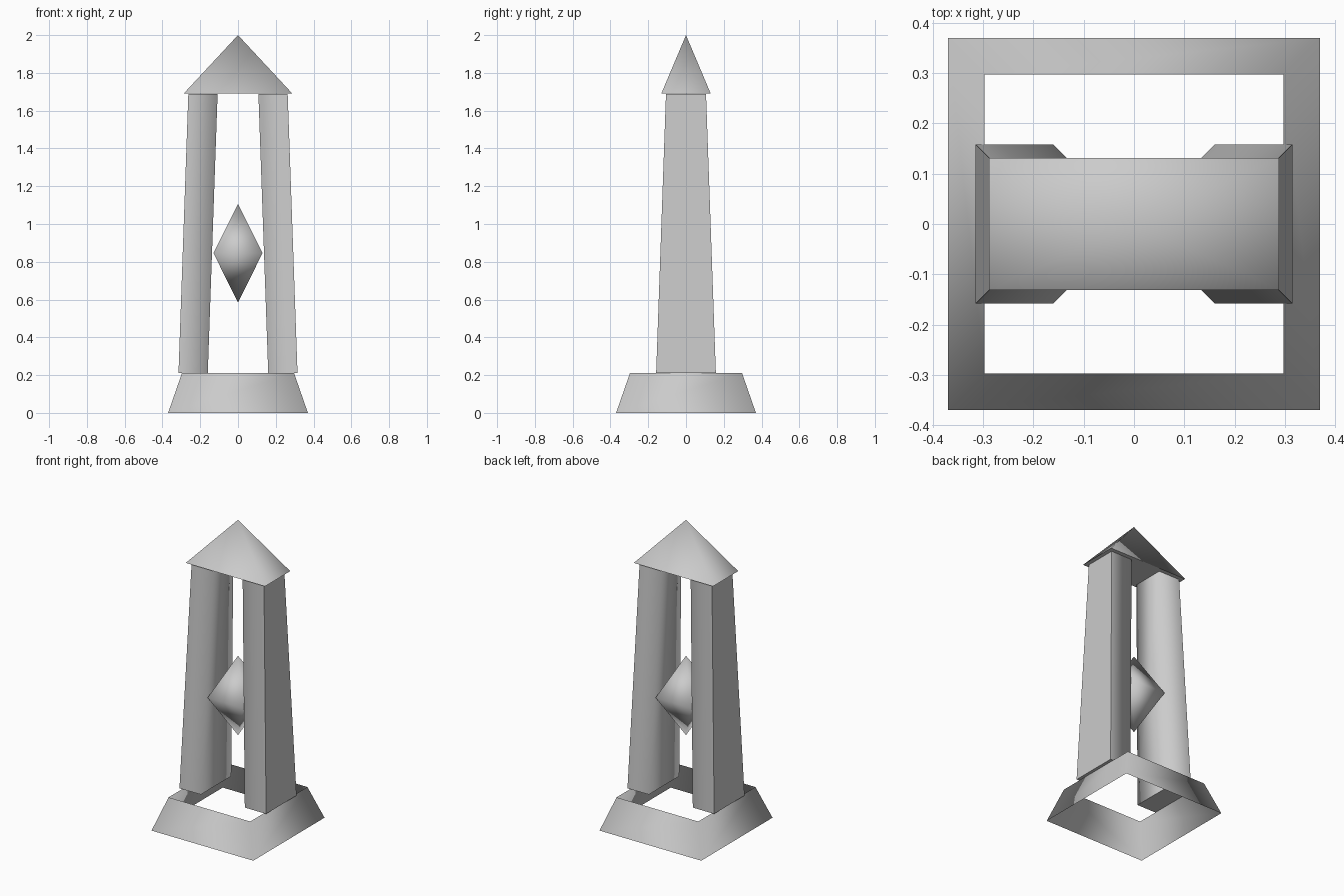
import bpy
import bmesh

cube = bpy.data.objects.get("Cube")
if cube:
    bpy.data.objects.remove(cube, do_unlink=True)

stone = bpy.data.materials.new("grey_stone")
stone.use_nodes = True
grey = (0.6, 0.6, 0.6, 1)
stone.diffuse_color = grey
stone.node_tree.nodes["Principled BSDF"].inputs["Base Color"].default_value = grey


def loft(name, levels, caps=False, sharp_side=None):
    """Join rectangles (x0, x1, half_y, z); a zero half_y is a point."""
    bm = bmesh.new()
    rings = []
    for x0, x1, hy, z in levels:
        if hy == 0:
            rings.append([bm.verts.new((x0, 0, z))] * 4)
        else:
            rings.append([bm.verts.new((x, y, z)) for x, y in
                          ((x0, -hy), (x1, -hy), (x1, hy), (x0, hy))])
    for low, high in zip(rings, rings[1:]):
        for i in range(4):
            j = (i + 1) % 4
            corners = dict.fromkeys((low[i], low[j], high[j], high[i]))
            bm.faces.new(list(corners))
    if caps:
        for ring in (rings[0][::-1], rings[-1]):
            if len(set(ring)) == 4:
                bm.faces.new(ring)
    bm.normal_update()
    for face in bm.faces:
        face.smooth = True
        # keep caps and the chosen side crisp
        flat_side = sharp_side and face.normal.x * sharp_side > 0.9
        if abs(face.normal.z) > 0.99 or flat_side:
            for edge in face.edges:
                edge.smooth = False
    mesh = bpy.data.meshes.new(name)
    bm.to_mesh(mesh)
    bm.free()
    mesh.materials.append(stone)
    obj = bpy.data.objects.new(name, mesh)
    bpy.context.collection.objects.link(obj)
    return obj


# Open sloping skirt at the foot
loft("base_skirt", [(-0.37, 0.37, 0.37, 0), (-0.297, 0.297, 0.297, 0.21)])

# Two leaning, tapering pillars
for side, label in ((1, "left"), (-1, "right")):
    levels = []
    for inner, outer, hy, z in ((0.16, 0.315, 0.158, 0.212),
                                (0.108, 0.263, 0.106, 1.688)):
        x0, x1 = sorted((side * inner, side * outer))
        levels.append((x0, x1, hy, z))
    loft(label + "_pillar", levels, caps=True, sharp_side=side)

# Pyramid roof
loft("roof", [(-0.288, 0.288, 0.131, 1.69), (0, 0, 0, 2)], caps=True)

# Floating crystal between the pillars
loft("crystal", [(0, 0, 0, 0.585), (-0.13, 0.13, 0.13, 0.846), (0, 0, 0, 1.107)])
